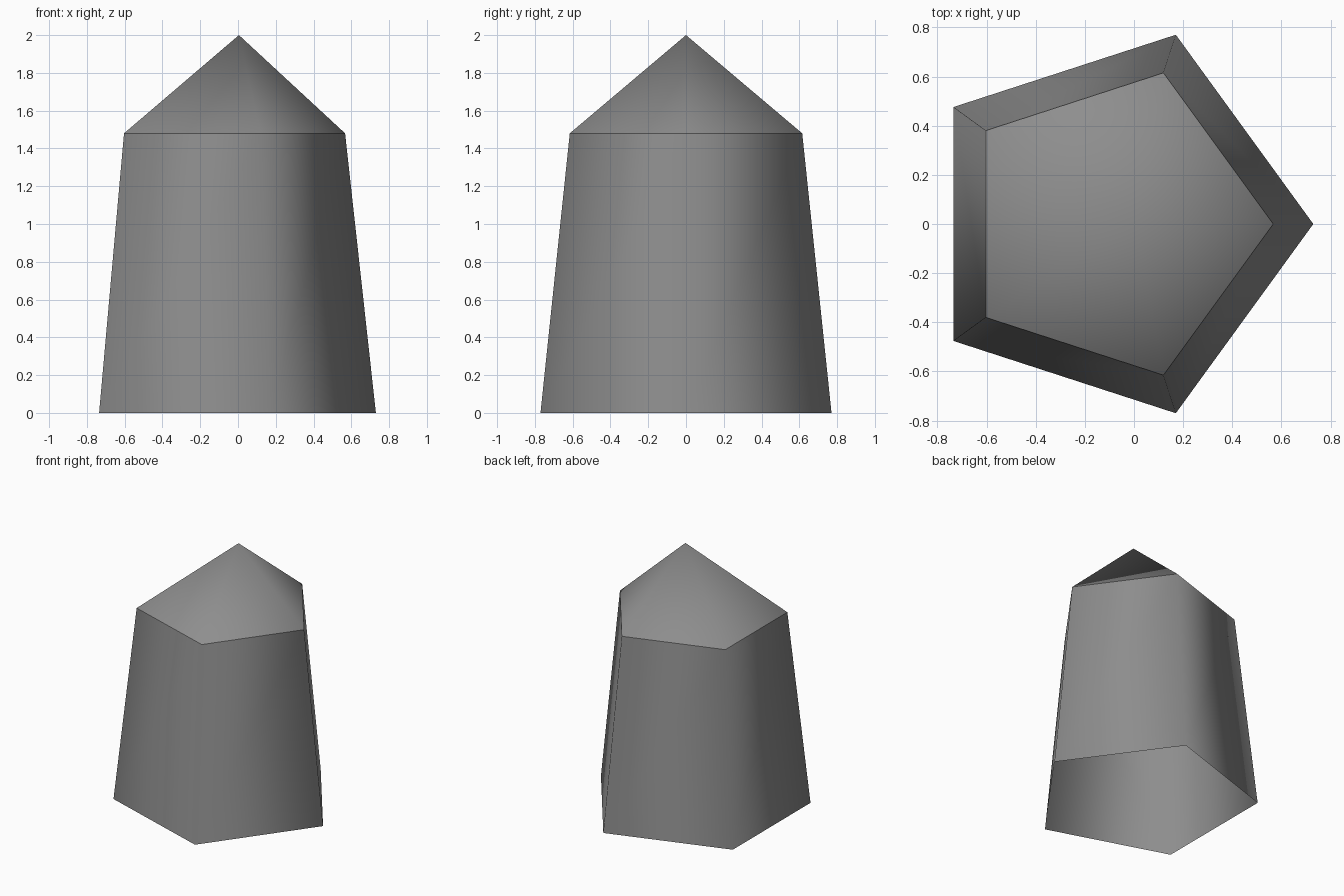
import bpy
import bmesh
from math import cos, sin, tau

default_cube = bpy.data.objects.get("Cube")
if default_cube:
    bpy.data.objects.remove(default_cube, do_unlink=True)

SIDES = 5
CENTRE_X = -0.08
EAVES = 1.48

# One plain grey for the whole model
grey = bpy.data.materials.new("plain_grey")
grey.use_nodes = True
colour = (0.27, 0.27, 0.27, 1)
grey.diffuse_color = colour
grey.node_tree.nodes["Principled BSDF"].inputs["Base Color"].default_value = colour


def ring(bm, radius, z):
    """Pentagon of vertices with one corner pointing to +x."""
    return [bm.verts.new((CENTRE_X + radius * cos(tau * i / SIDES),
                          radius * sin(tau * i / SIDES), z))
            for i in range(SIDES)]


def finish(bm, name):
    """Turn the bmesh into a smooth-shaded object."""
    for face in bm.faces:
        face.smooth = True
    mesh = bpy.data.meshes.new(name)
    bm.to_mesh(mesh)
    bm.free()
    mesh.materials.append(grey)
    obj = bpy.data.objects.new(name, mesh)
    bpy.context.collection.objects.link(obj)


# Tapered walls, open underneath
bm = bmesh.new()
low, high = ring(bm, 0.81, 0), ring(bm, 0.647, EAVES)
for i in range(SIDES):
    j = (i + 1) % SIDES
    bm.faces.new((low[i], low[j], high[j], high[i]))
finish(bm, "tapered_walls")

# Pointed cap with its own smooth shading, so the eaves stay crisp
bm = bmesh.new()
eaves = ring(bm, 0.647, EAVES)
apex = bm.verts.new((0.005, 0, 2))
for i in range(SIDES):
    bm.faces.new((eaves[i], eaves[(i + 1) % SIDES], apex))
finish(bm, "pointed_cap")
